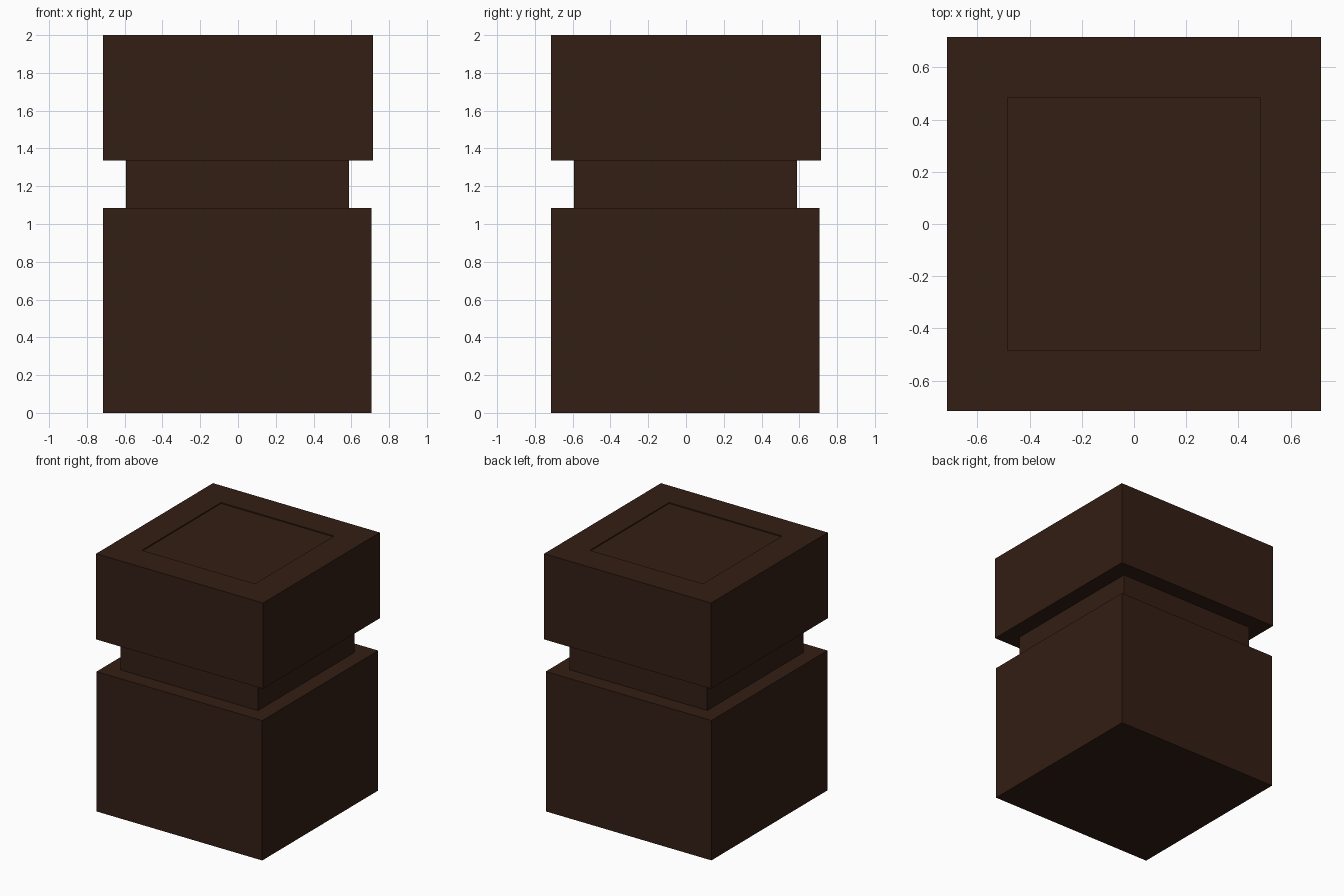
import bpy, bmesh

if "Cube" in bpy.data.objects:
    bpy.data.objects.remove(bpy.data.objects["Cube"])

wood = bpy.data.materials.new("dark_wood")
wood.diffuse_color = (0.033, 0.013, 0.007, 1)
wood.use_nodes = True
wood.node_tree.nodes["Principled BSDF"].inputs["Base Color"].default_value = wood.diffuse_color


def square(bm, half, z, offset=0.0):
    """Ring of four corner vertices."""
    return [bm.verts.new((sx * half + offset, sy * half + offset, z))
            for sx, sy in ((-1, -1), (1, -1), (1, 1), (-1, 1))]


# Stacked square sections: half width, height, slight centre offset
sections = [
    (0.711, 0.0, -0.003), (0.711, 1.085, -0.003),    # base block
    (0.591, 1.085, -0.003), (0.591, 1.335, -0.003),  # recessed neck
    (0.716, 1.335, 0.0), (0.716, 2.0, 0.0),          # upper block
    (0.485, 2.0, 0.0), (0.485, 1.992, 0.0),          # shallow top panel
]

bm = bmesh.new()
rings = [square(bm, *s) for s in sections]
for a, b in zip(rings, rings[1:]):
    for i in range(4):
        j = (i + 1) % 4
        bm.faces.new((a[i], a[j], b[j], b[i]))
bm.faces.new(rings[0][::-1])
bm.faces.new(rings[-1])
bmesh.ops.recalc_face_normals(bm, faces=bm.faces)

mesh = bpy.data.meshes.new("square_pedestal")
bm.to_mesh(mesh)
bm.free()
mesh.materials.append(wood)
bpy.context.collection.objects.link(bpy.data.objects.new("square_pedestal", mesh))
